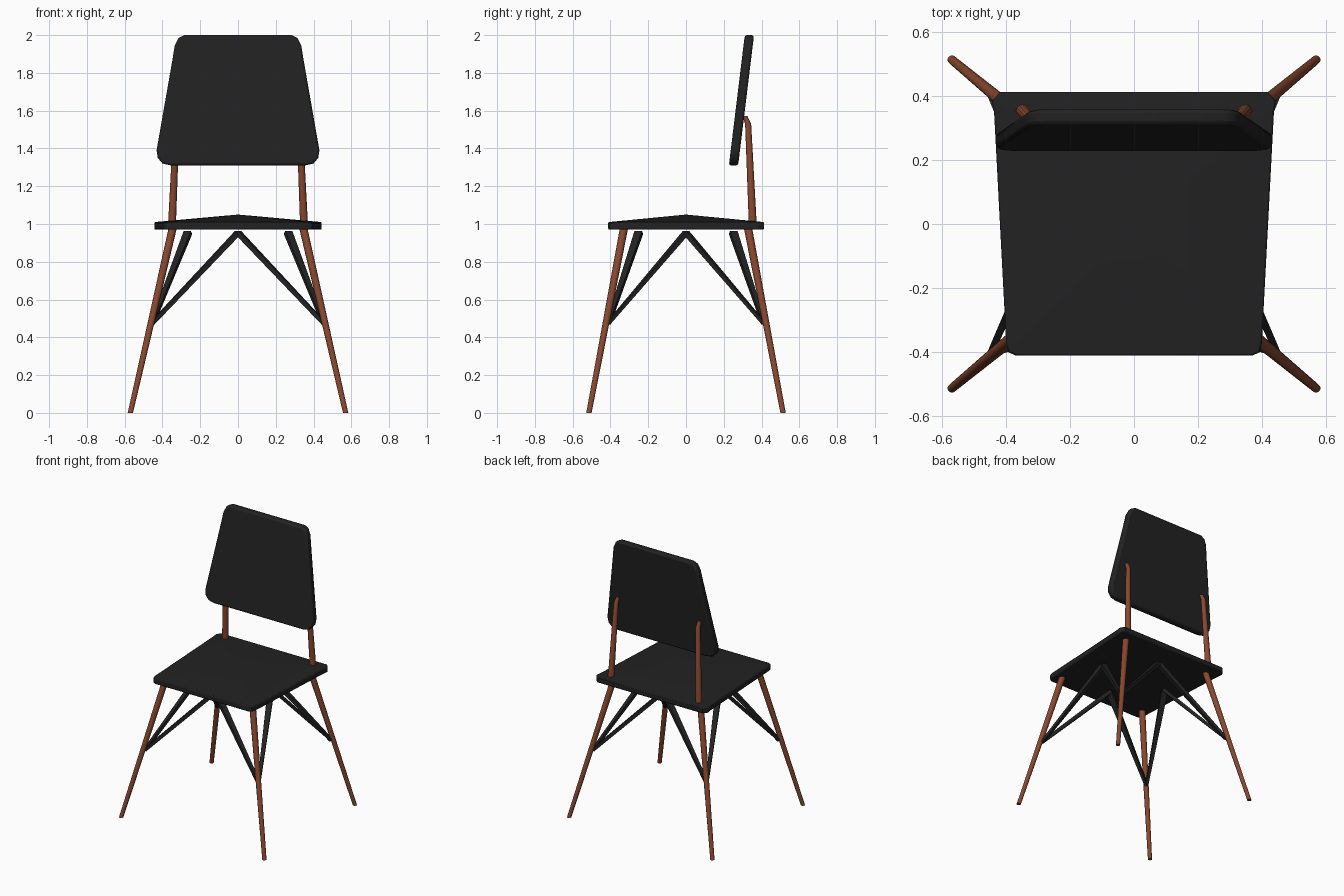
import bpy, bmesh, math
from mathutils import Vector

if "Cube" in bpy.data.objects:
    bpy.data.objects.remove(bpy.data.objects["Cube"])


def material(name, rgb):
    m = bpy.data.materials.new(name)
    m.diffuse_color = (*rgb, 1)
    m.use_nodes = True
    m.node_tree.nodes["Principled BSDF"].inputs["Base Color"].default_value = m.diffuse_color
    return m


BLACK = material("matte black", (0.016, 0.016, 0.016))
WOOD = material("brown wood", (0.25, 0.065, 0.028))


def finish(name, bm, mat, angle=40, bevel=0):
    bmesh.ops.recalc_face_normals(bm, faces=bm.faces)
    mesh = bpy.data.meshes.new(name)
    bm.to_mesh(mesh)
    bm.free()
    mesh.materials.append(mat)
    ob = bpy.data.objects.new(name, mesh)
    bpy.context.collection.objects.link(ob)
    if bevel:
        b = ob.modifiers.new("soft edges", 'BEVEL')
        b.width, b.segments, b.limit_method = bevel, 2, 'ANGLE'
        b.angle_limit = math.radians(50)
    bpy.ops.object.select_all(action='DESELECT')
    ob.select_set(True)
    bpy.context.view_layer.objects.active = ob
    bpy.ops.object.shade_smooth_by_angle(angle=math.radians(angle))
    return ob


def loft(bm, rings):
    """Skin closed rings of points and cap both ends."""
    loops = [[bm.verts.new(p) for p in r] for r in rings]
    n = len(loops[0])
    for a, b in zip(loops, loops[1:]):
        for i in range(n):
            j = (i + 1) % n
            bm.faces.new((a[i], a[j], b[j], b[i]))
    bm.faces.new(loops[0][::-1])
    return bm.faces.new(loops[-1])


def tube(name, path, sides=12):
    """Tapered round rod with level cut ends; path items are (x, y, z, radius)."""
    bm = bmesh.new()
    loft(bm, [[(x + r * math.cos(t), y + r * math.sin(t), z)
               for t in (2 * math.pi * i / sides for i in range(sides))]
              for x, y, z, r in path])
    return finish(name, bm, WOOD)


def beam(name, a, b, sizes_a, sizes_b):
    """Tapered flat bar from a to b; sizes are (level width, thickness)."""
    a, b = Vector(a), Vector(b)
    d = (b - a).normalized()
    side = d.cross(Vector((0, 0, 1))).normalized()
    up = side.cross(d)
    bm = bmesh.new()
    loft(bm, [[p + side * w / 2 * s + up * h / 2 * t
               for s, t in ((-1, -1), (1, -1), (1, 1), (-1, 1))]
              for p, (w, h) in ((a, sizes_a), (b, sizes_b))])
    return finish(name, bm, BLACK)


def mirrored(half):
    return half + [(-x, v) for x, v in reversed(half)]


# seat: slab with a shallow pyramid crown
half = [(0.37, -0.412), (0.392, -0.402), (0.40, -0.375),
        (0.438, 0.35), (0.444, 0.385), (0.42, 0.413)]
outline = mirrored(half)
bm = bmesh.new()
top = loft(bm, [[(x, y, z) for x, y in outline] for z in (0.97, 1.01)])
crown = bmesh.ops.poke(bm, faces=[top])["verts"][0]
crown.co = (0, 0, 1.05)
finish("seat", bm, BLACK, bevel=0.006)

# backrest: rounded tapered panel leaning back
half = [(0.285, 2.0), (0.315, 1.985), (0.335, 1.945), (0.347, 1.87),
        (0.431, 1.39), (0.425, 1.35), (0.40, 1.32), (0.355, 1.31)]
outline = mirrored(half)
bm = bmesh.new()
loft(bm, [[(x, y0 + 0.122 * (z - 1.31), z) for x, z in outline]
          for y0 in (0.227, 0.276)])
finish("backrest", bm, BLACK, bevel=0.012)

for sx, side in ((-1, "left"), (1, "right")):
    # legs and braces
    for sy, end in ((-1, "front"), (1, "back")):
        tube(f"{end}_{side}_leg", [(sx * 0.57, sy * 0.514, 0, 0.014),
                                   (sx * 0.343, sy * 0.326, 0.99, 0.022)])
        joint = (sx * 0.453, sy * 0.41, 0.475)
        beam(f"{end}_{side}_cross_brace", joint, (0, sy * 0.25, 0.955),
             (0.018, 0.022), (0.042, 0.026))
        beam(f"{end}_{side}_side_brace", joint, (sx * 0.265, 0, 0.955),
             (0.018, 0.018), (0.042, 0.024))
    # uprights carrying the backrest
    tube(f"{side}_upright", [(sx * 0.35, 0.354, 0.985, 0.021),
                             (sx * 0.326, 0.329, 1.53, 0.016),
                             (sx * 0.324, 0.312, 1.572, 0.013)])
